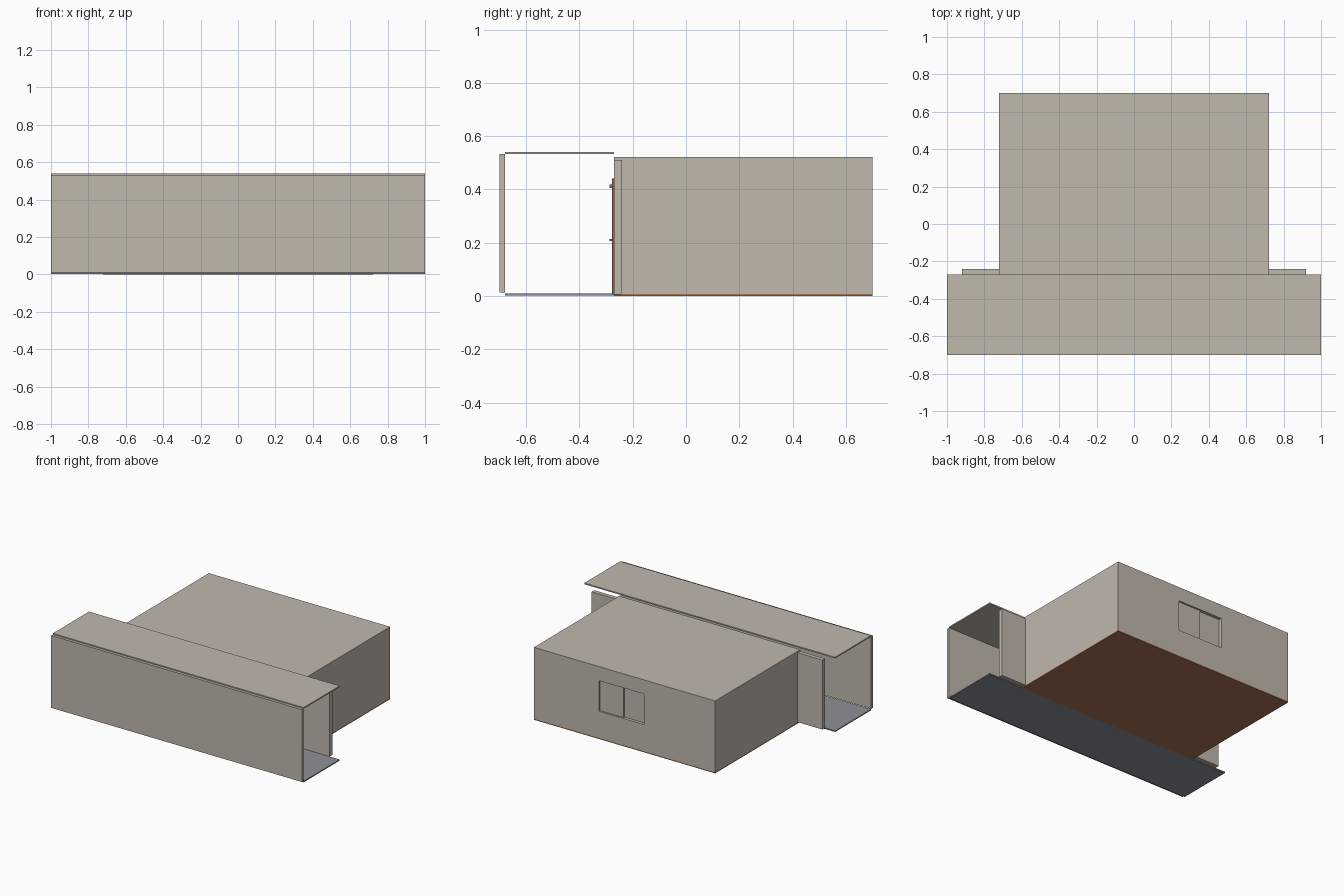
import bpy, bmesh
from mathutils import Vector

cube = bpy.data.objects.get("Cube")
if cube:
    bpy.data.objects.remove(cube, do_unlink=True)


def material(name, rgb):
    m = bpy.data.materials.new(name)
    m.use_nodes = True
    colour = (*rgb, 1)
    m.diffuse_color = colour
    m.node_tree.nodes["Principled BSDF"].inputs["Base Color"].default_value = colour
    return m


PLASTER = material("warm grey plaster", (0.53, 0.48, 0.42))
SLATE = material("slate carpet", (0.27, 0.28, 0.31))
WOOD = material("wood floor", (0.39, 0.175, 0.085))
DOOR = material("door wood", (0.28, 0.12, 0.055))
METAL = material("dark metal", (0.2, 0.2, 0.2))


def finish(name, bm, mat):
    bmesh.ops.recalc_face_normals(bm, faces=bm.faces)
    mesh = bpy.data.meshes.new(name)
    bm.to_mesh(mesh)
    bm.free()
    mesh.materials.append(mat)
    ob = bpy.data.objects.new(name, mesh)
    bpy.context.collection.objects.link(ob)
    return ob


def box(name, x, y, z, mat):
    """Box spanning the given (low, high) ranges."""
    bm = bmesh.new()
    bmesh.ops.create_cube(bm, size=1)
    for v in bm.verts:
        v.co = Vector([(a + b) / 2 + c * (b - a) for c, (a, b) in zip(v.co, (x, y, z))])
    return finish(name, bm, mat)


def wall_with_opening(name, xs, zs, y, opening, mat):
    """Wall from a grid of cells, one left open, extruded along y."""
    bm = bmesh.new()
    grid = [[bm.verts.new((x, y[0], z)) for z in zs] for x in xs]
    for i in range(len(xs) - 1):
        for k in range(len(zs) - 1):
            if (i, k) != opening:
                bm.faces.new((grid[i][k], grid[i + 1][k],
                              grid[i + 1][k + 1], grid[i][k + 1]))
    bmesh.ops.recalc_face_normals(bm, faces=bm.faces)
    new = bmesh.ops.extrude_face_region(bm, geom=bm.faces[:], use_keep_orig=True)
    moved = [g for g in new["geom"] if isinstance(g, bmesh.types.BMVert)]
    bmesh.ops.translate(bm, verts=moved, vec=(0, y[1] - y[0], 0))
    # Merge the flat cells into clean faces
    bmesh.ops.dissolve_limit(bm, angle_limit=0.01, verts=bm.verts[:], edges=bm.edges[:])
    return finish(name, bm, mat)


HALF = 0.7225           # half width of the room
FRONT, BACK = -0.27, 0.70
T = 0.03                # wall thickness
TOP = 0.51

# Room shell
box("room_floor", (-HALF, HALF), (FRONT, BACK), (0, 0.008), WOOD)
box("room_ceiling", (-HALF, HALF), (FRONT, BACK), (TOP, 0.522), PLASTER)
for side, s in (("left", 1), ("right", -1)):
    xr = sorted((s * (HALF - T), s * HALF))
    box(side + "_wall", xr, (FRONT + T, BACK - T), (0.008, TOP), PLASTER)

# Back wall with a window opening and two offset sliding panels
WL, WR, WB, WT = -0.155, 0.205, 0.20, 0.42
wall_with_opening("back_wall", (-HALF, WL, WR, HALF), (0.008, WB, WT, TOP),
                  (BACK - T, BACK), (1, 1), PLASTER)
box("outer_window_panel", (0.015, WR), (BACK - 0.022, BACK - 0.012), (WB, WT), PLASTER)
box("inner_window_panel", (WL, 0.025), (BACK - T, BACK - 0.022), (WB, WT), PLASTER)

# Front wall, running past the room on both sides, with a doorway
D = 0.10
wall_with_opening("front_wall", (-0.92, -D, D, 0.92), (0.01, 0.425, TOP),
                  (FRONT, FRONT + T), (1, 0), PLASTER)

# Door, its frame and fittings
box("door", (-D, D), (FRONT - 0.004, FRONT + 0.012), (0.01, 0.425), DOOR)
for side, s in (("left", 1), ("right", -1)):
    xr = sorted((s * D, s * (D + 0.015)))
    box(side + "_door_frame", xr, (FRONT - 0.008, FRONT), (0.01, 0.425), DOOR)
box("top_door_frame", (-D - 0.015, D + 0.015), (FRONT - 0.008, FRONT), (0.425, 0.44), DOOR)
box("door_handle", (0.06, 0.085), (FRONT - 0.017, FRONT - 0.004), (0.207, 0.214), METAL)
box("door_closer", (-0.08, -0.02), (FRONT - 0.017, FRONT - 0.004), (0.405, 0.418), METAL)

# Corridor
box("corridor_floor", (-1, 1), (-0.68, FRONT), (0.002, 0.01), SLATE)
box("corridor_wall", (-1, 1), (-0.70, -0.68), (0.012, 0.533), PLASTER)
box("corridor_ceiling", (-1, 1), (-0.68, FRONT), (0.532, 0.541), PLASTER)
